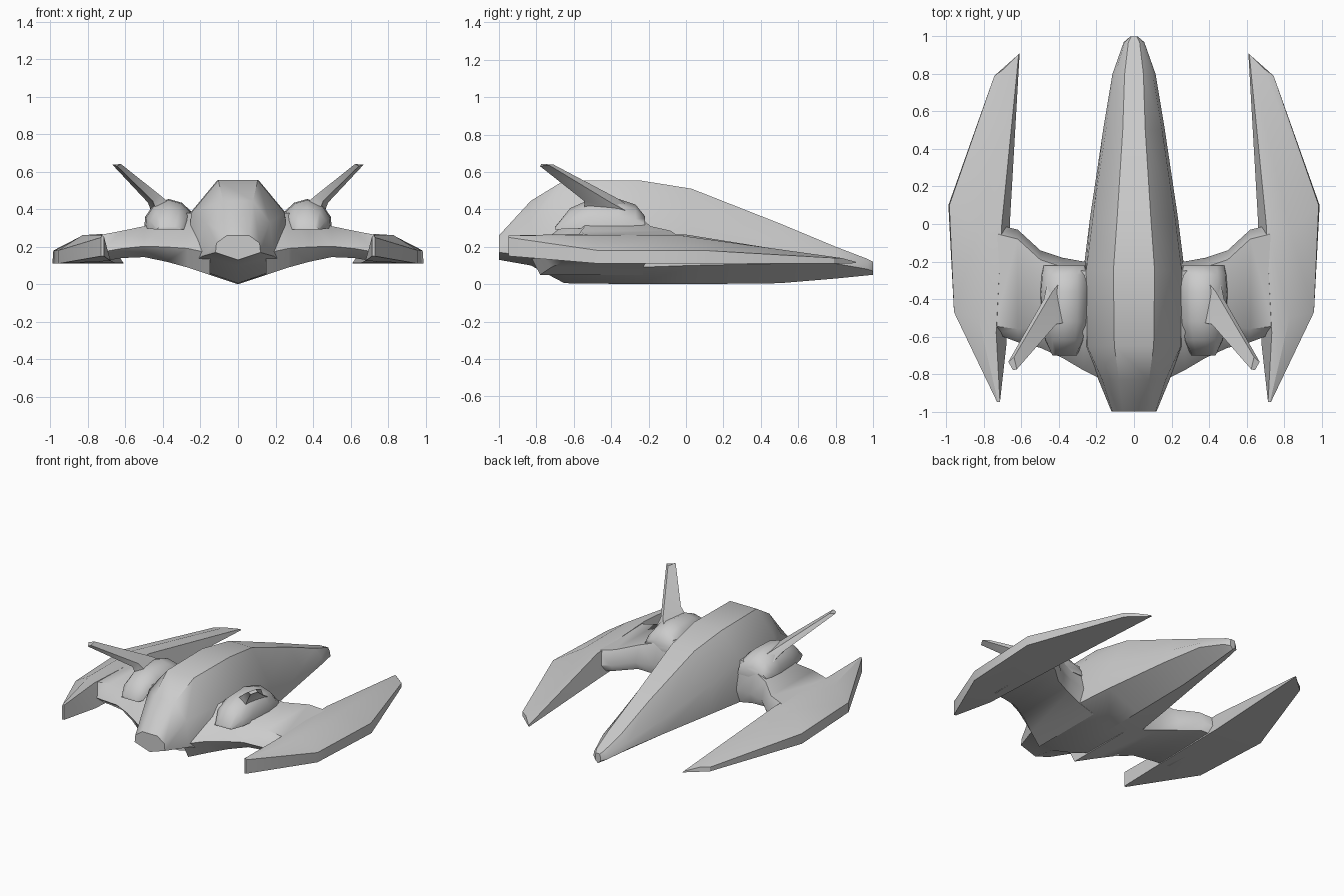
import bpy, bmesh, math


def loft(name, rings, mirror=False, angle=35):
    """Skin a list of equal-length point rings and cap both ends."""
    bm = bmesh.new()
    rows = [[bm.verts.new(p) for p in ring] for ring in rings]
    n = len(rows[0])
    for a, b in zip(rows, rows[1:]):
        for i in range(n):
            j = (i + 1) % n
            bm.faces.new((a[i], a[j], b[j], b[i]))
    bm.faces.new(rows[0])
    bm.faces.new(rows[-1])
    bmesh.ops.recalc_face_normals(bm, faces=bm.faces)
    mesh = bpy.data.meshes.new(name)
    bm.to_mesh(mesh)
    bm.free()
    obj = bpy.data.objects.new(name, mesh)
    bpy.context.collection.objects.link(obj)
    bpy.ops.object.select_all(action='DESELECT')
    obj.select_set(True)
    bpy.context.view_layer.objects.active = obj
    bpy.ops.object.shade_smooth_by_angle(angle=math.radians(angle))
    if mirror:
        obj.modifiers.new("mirror", 'MIRROR').use_mirror_merge = False
    return obj


# Fuselage: y, keel z, side (x, z), shoulder (x, z), roof (x, z)
hull = [
    (-1.00, .13, (.12, .17), (.115, .22), (.06, .26)),
    (-.83, .10, (.19, .15), (.17, .33), (.08, .445)),
    (-.65, .005, (.27, .10), (.25, .38), (.105, .555)),
    (-.25, .0, (.27, .09), (.255, .38), (.11, .555)),
    (.03, .0, (.235, .10), (.22, .30), (.09, .51)),
    (.50, .005, (.165, .11), (.15, .20), (.06, .325)),
    (.80, .03, (.115, .11), (.10, .15), (.05, .20)),
    (.97, .047, (.055, .08), (.05, .11), (.03, .135)),
    (1.0, .05, (.02, .07), (.02, .10), (.015, .12)),
]
rings = []
for y, keel, *side in hull:
    right = [(x, y, z) for x, z in side]
    left = [(-x, y, z) for x, z in reversed(side)]
    rings.append([(0, y, keel)] + right + left)
loft("fuselage", rings, angle=40)

# Inner wing: x, leading y, trailing y, top z, bottom z, rear slope depth
inner = [
    (.15, -.20, -.84, .38, .05, .22),
    (.27, -.20, -.78, .38, .09, .20),
    (.38, -.18, -.715, .345, .12, .16),
    (.50, -.14, -.66, .31, .145, .12),
    (.62, -.03, -.63, .285, .14, .07),
    (.74, .00, -.585, .262, .12, .04),
]
loft("inner_wing", [[
    (x, yl, zb + .35 * (zt - zb)), (x, yl - .05, zt), (x, yt + slope, zt),
    (x, yt, zb + .35 * (zt - zb)), (x, yt + .06, zb), (x, yl - .03, zb)]
    for x, yl, yt, zt, zb, slope in inner], mirror=True, angle=50)

# Outer blade: swept from the rear point to the long forward prong
loft("wing_blade", [
    [(.715, -.95, .15), (.73, -.95, .15), (.73, -.95, .25),
     (.725, -.95, .26), (.715, -.95, .255)],
    [(.68, -.64, .125), (.96, -.47, .11), (.96, -.47, .18),
     (.83, -.50, .262), (.735, -.58, .268)],
    [(.66, .04, .115), (.99, .10, .11), (.985, .10, .18),
     (.83, -.03, .26), (.705, .00, .265)],
    [(.61, .91, .112), (.745, .79, .11), (.745, .79, .14),
     (.69, .83, .14), (.615, .905, .12)],
], mirror=True, angle=30)

# Nacelle bump on top of the wing root: y, width scale, height scale
arch = [(-.13, 0), (-.12, .09), (-.07, .135), (0, .155),
        (.08, .125), (.125, .06), (.13, 0)]
stations = [(-.22, .88, .45), (-.27, .95, .82), (-.36, 1, 1),
            (-.52, .95, .97), (-.62, .8, .7), (-.70, .5, .1)]
loft("nacelle", [[(.37 + x * w, y, .29 + .01 * h + z * h) for x, z in arch]
                 for y, w, h in stations], mirror=True, angle=50)

# Raked tail fin
loft("tail_fin", [
    [(.37, -.28, .40), (.46, -.30, .38), (.43, -.54, .38), (.34, -.52, .41)],
    [(.435, -.36, .455), (.48, -.40, .435), (.455, -.545, .445), (.415, -.535, .475)],
    [(.64, -.71, .64), (.67, -.735, .638), (.645, -.78, .63), (.625, -.775, .642)],
], mirror=True, angle=40)
